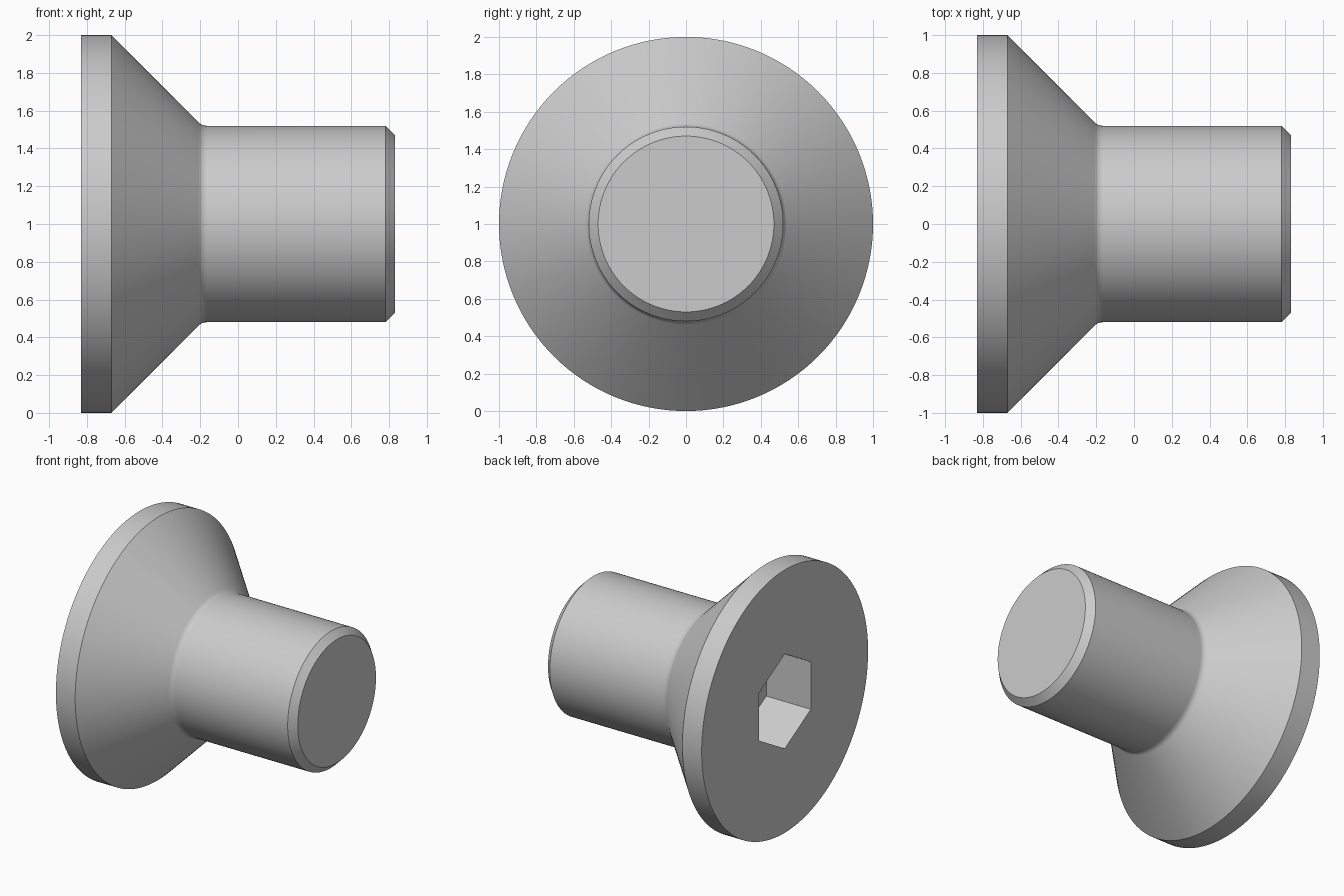
import bpy, bmesh
from math import sin, cos, pi, tan, radians

cube = bpy.data.objects.get("Cube")
if cube:
    bpy.data.objects.remove(cube, do_unlink=True)

# One plain steel colour
steel = bpy.data.materials.new("steel_grey")
steel.use_nodes = True
colour = (0.6, 0.6, 0.6, 1)
steel.diffuse_color = colour
steel.node_tree.nodes["Principled BSDF"].inputs["Base Color"].default_value = colour

AXIS_Z = 1.0


def lathe(name, profile, sides):
    """Closed solid from (x, radius) pairs turned around the x axis."""
    bm = bmesh.new()
    rings = []
    for x, r in profile:
        angles = [2 * pi * i / sides for i in range(sides)]
        rings.append([bm.verts.new((x, r * sin(a), AXIS_Z + r * cos(a))) for a in angles])
    for a, b in zip(rings, rings[1:]):
        for i in range(sides):
            j = (i + 1) % sides
            bm.faces.new((a[i], a[j], b[j], b[i]))
    bm.faces.new(rings[0])
    bm.faces.new(rings[-1])
    bmesh.ops.recalc_face_normals(bm, faces=bm.faces)
    mesh = bpy.data.meshes.new(name)
    bm.to_mesh(mesh)
    bm.free()
    mesh.materials.append(steel)
    obj = bpy.data.objects.new(name, mesh)
    bpy.context.collection.objects.link(obj)
    return obj


# Countersunk head, small fillet, shank and chamfered tip
half, rim, shank, chamfer, fillet = 0.832, 0.67, 0.52, 0.05, 0.06
neck = -rim + 1 - shank
fillet_x = neck + fillet * tan(radians(22.5))
profile = [(-half, 1), (-rim, 1)]
for step in range(6, -1, -1):
    a = radians(45) * step / 6
    profile.append((fillet_x - fillet * sin(a), shank + fillet * (1 - cos(a))))
profile += [(half - chamfer, shank), (half, shank - chamfer)]
screw = lathe("countersunk_screw", profile, 128)

# Hexagonal drive socket cut into the head
depth, corner = 0.375, 0.36
cutter = lathe("socket_cutter", [(-half - 0.1, corner), (-half + depth, corner)], 6)
cutter.hide_render = True
cut = screw.modifiers.new("hex_socket", 'BOOLEAN')
cut.operation = 'DIFFERENCE'
cut.solver = 'EXACT'
cut.object = cutter

bpy.ops.object.select_all(action='DESELECT')
screw.select_set(True)
bpy.context.view_layer.objects.active = screw
bpy.ops.object.modifier_apply(modifier=cut.name)
bpy.data.objects.remove(cutter, do_unlink=True)

# Smooth turned surfaces with crisp edges
bpy.ops.object.shade_smooth_by_angle(angle=radians(25))
weighted = screw.modifiers.new("weighted_normals", 'WEIGHTED_NORMAL')
weighted.keep_sharp = True
